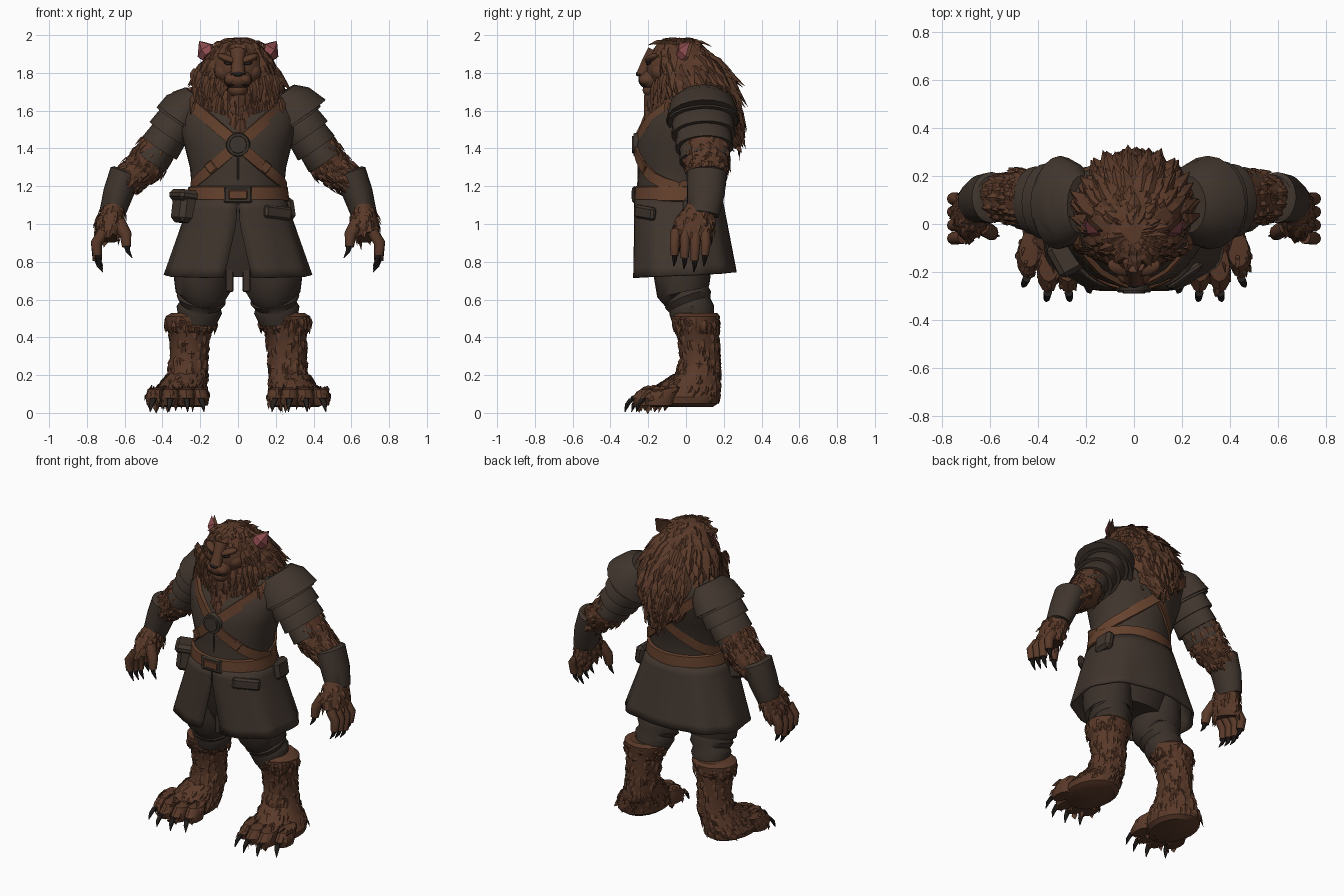
import bpy, bmesh, math, random
from math import sin, cos, pi
from mathutils import Vector, Matrix, Euler

random.seed(4)
if "Cube" in bpy.data.objects:
    bpy.data.objects.remove(bpy.data.objects["Cube"])


def material(name, *rgb):
    m = bpy.data.materials.new(name)
    m.use_nodes = True
    m.diffuse_color = (*rgb, 1)
    bsdf = m.node_tree.nodes["Principled BSDF"]
    bsdf.inputs["Base Color"].default_value = (*rgb, 1)
    bsdf.inputs["Roughness"].default_value = 0.9
    return m


FUR = material("brown fur", .1, .041, .022)
STRAP = material("tan leather", .13, .053, .026)
CLOTH = material("dark leather", .052, .036, .027)
TROUSER = material("trouser cloth", .043, .030, .023)
METAL = material("dark metal", .045, .034, .027)
PINK = material("ear pink", .26, .07, .075)
CLAW = material("claw black", .018, .014, .012)


def finish(name, bm, mat, angle=40):
    bmesh.ops.recalc_face_normals(bm, faces=bm.faces)
    me = bpy.data.meshes.new(name)
    bm.to_mesh(me)
    bm.free()
    me.materials.append(mat)
    if angle:
        me.shade_smooth()
        me.set_sharp_from_angle(angle=math.radians(angle))
    ob = bpy.data.objects.new(name, me)
    bpy.context.collection.objects.link(ob)
    return ob


def frame(path, i, tilt):
    """Centre, radii and axes of a path of (x, y, z, rx, ry) rings."""
    k = min(int(i), len(path) - 2)
    row = Vector(path[k]).lerp(Vector(path[k + 1]), i - k)
    t = Vector((0, 0, -1))
    if tilt:
        def tan(j):
            a, b = path[max(j - 1, 0)], path[min(j + 1, len(path) - 1)]
            return (Vector(b[:3]) - Vector(a[:3])).normalized()
        t = tan(k).lerp(tan(k + 1), i - k).normalized()
    u = t.cross(Vector((0, 1, 0))).normalized()
    return Vector(row[:3]), row[3], row[4], u, u.cross(t)


def surface(path, i, a, tilt):
    c, rx, ry, u, v = frame(path, i, tilt)
    n = (u * cos(a) / rx + v * sin(a) / ry).normalized()
    return c + u * rx * cos(a) + v * ry * sin(a), n


def loft(bm, path, tilt=True, seg=20):
    rings = [[bm.verts.new(surface(path, i, 2 * pi * k / seg, tilt)[0]) for k in range(seg)]
             for i in range(len(path))]
    for a, b in zip(rings, rings[1:]):
        for k in range(seg):
            bm.faces.new((a[k], a[k - 1], b[k - 1], b[k]))
    bm.faces.new(rings[0])
    bm.faces.new(rings[-1])


def lock(bm, p, d, n, length, w):
    """A pointed three-sided tuft of hair."""
    d = d.normalized()
    s = d.cross(n).normalized()
    n = s.cross(d)
    rows = [[bm.verts.new(p + d * length * f + o * w * g) for o in (s, n * .5, -s)]
            for f, g in ((0, .7), (.35, 1))]
    tip = bm.verts.new(p + d * length - n * w * .2)
    a, b = rows
    bm.faces.new(a)
    for k in range(3):
        bm.faces.new((a[k], a[k - 1], b[k - 1], b[k]))
        bm.faces.new((b[k], b[k - 1], tip))


def tufts(bm, path, count, length, w, lift=.4, tilt=True, keep=lambda p: True):
    """Locks that lie down the slope of a loft."""
    for _ in range(count):
        i, a = random.uniform(0, len(path) - 1.05), random.uniform(0, 2 * pi)
        p, n = surface(path, i, a, tilt)
        slope = (surface(path, i + .05, a, tilt)[0] - p).normalized()
        n = (n - slope * n.dot(slope)).normalized()
        if keep(p):
            lock(bm, p - n * w * .25, slope + n * lift, n, length * random.uniform(.75, 1.2), w)


def ball(bm, loc, r, rot=(0, 0, 0)):
    bmesh.ops.create_uvsphere(bm, u_segments=16, v_segments=10, radius=1,
                              matrix=Matrix.LocRotScale(Vector(loc), Euler(rot), Vector(r)))


def box(name, loc, size, mat, rot=(0, 0, 0), bevel=.01):
    bm = bmesh.new()
    bmesh.ops.create_cube(bm, size=1, matrix=Matrix.LocRotScale(Vector(loc), Euler(rot), Vector(size)))
    bmesh.ops.bevel(bm, geom=bm.edges[:], offset=bevel, segments=1, affect='EDGES')
    return finish(name, bm, mat, 30)


def tube(name, path, mat, tilt=True, seg=24):
    bm = bmesh.new()
    loft(bm, path, tilt, seg)
    return finish(name, bm, mat)


# Torso, pelvis and belt
TORSO = [(0, .09, 1.75, .12, .1), (0, .08, 1.71, .25, .16), (0, .065, 1.65, .32, .2),
         (0, .025, 1.55, .32, .245), (0, -.02, 1.42, .285, .245), (0, -.03, 1.3, .255, .22),
         (0, -.04, 1.2, .245, .22), (0, -.04, 1.1, .26, .22)]
tube("jerkin", TORSO, CLOTH, False, 32)
tube("pelvis", [(0, -.03, 1.1, .25, .2), (0, -.02, .85, .27, .17), (0, -.01, .72, .2, .13)], TROUSER, False)
tube("belt", [(0, -.04, 1.2, .25, .225), (0, -.04, 1.195, .263, .236), (0, -.04, 1.125, .272, .24),
              (0, -.04, 1.12, .26, .23)], STRAP, False, 32)

# Skirt: open at the front, flaring to the hem
bm = bmesh.new()
rows = []
for r in range(9):
    f = r / 8
    gap = .01 + .17 * max(0, f - .3)
    row = []
    for k in range(49):
        a = -pi / 2 + gap + (2 * pi - 2 * gap) * k / 48
        wave = 1 + .022 * f * sin(a * 9)
        ca, sa = cos(a), sin(a)
        ca, sa = math.copysign(abs(ca) ** .8, ca), math.copysign(abs(sa) ** .8, sa)
        hem = .015 * sin(a) * f
        row.append(bm.verts.new(((.255 + .135 * f) * wave * ca,
                                 -.04 + .03 * f + (.235 + .038 * f) * wave * sa, 1.13 - .4 * f + hem)))
    rows.append(row)
for a, b in zip(rows, rows[1:]):
    for k in range(48):
        bm.faces.new((a[k], a[k + 1], b[k + 1], b[k]))
skirt = finish("skirt", bm, CLOTH)
mod = skirt.modifiers.new("thickness", "SOLIDIFY")
mod.thickness = .014


# Crossed straps following the jerkin
def on_torso(x, z, side):
    i = next(k for k in range(len(TORSO) - 1) if TORSO[k + 1][2] <= z)
    i += (TORSO[i][2] - z) / (TORSO[i][2] - TORSO[i + 1][2])
    rx = frame(TORSO, i, False)[1]
    a = math.acos(max(-1, min(1, x / rx))) * side
    return surface(TORSO, i, a, False)


def ribbon(name, pts, w, thick, mat):
    bm = bmesh.new()
    rings = []
    for k, (p, n) in enumerate(pts):
        t = pts[(k + 1) % len(pts)][0] - pts[k - 1][0]
        s = t.cross(n).normalized() * w / 2
        rings.append([bm.verts.new(q) for q in (p - s - n * .01, p + s - n * .01,
                                                p + s + n * thick, p - s + n * thick)])
    for k in range(len(rings)):
        for j in range(4):
            bm.faces.new((rings[k - 1][j], rings[k - 1][j - 1], rings[k][j - 1], rings[k][j]))
    finish(name, bm, mat, 35)


for s, label in ((1, "left"), (-1, "right")):
    xs = [-.24 + .5 * k / 16 for k in range(17)]
    front = [on_torso(x * s, 1.42 - x * .88, -1) for x in xs]
    back = [on_torso(x * s, 1.42 - x * .88, 1) for x in reversed(xs)]
    top = [(Vector((-.23 * s, .08, 1.715)), Vector((-.3 * s, 0, 1)))]
    ribbon("strap_to_" + label, front + back + top, .058, .01 + .004 * s, STRAP)
    p, n = on_torso(.14 * s, 1.3, -1)
    box("strap_buckle_" + label, p + n * .01, (.05, .016, .06), STRAP, (0, .7 * s, .35 * s), .005)
bm = bmesh.new()
for r, y in ((.066, -.262), (.05, -.272)):
    bmesh.ops.create_cone(bm, cap_ends=True, segments=20, radius1=r, radius2=r * .9, depth=.03,
                          matrix=Matrix.Translation((0, y, 1.42)) @ Matrix.Rotation(pi / 2, 4, 'X'))
finish("chest_disc", bm, METAL)
box("buckle", (0, -.274, 1.155), (.15, .022, .09), METAL)
box("buckle_centre", (0, -.284, 1.155), (.1, .01, .048), STRAP, bevel=.004)
box("jerkin_seam", (0, -.252, 1.29), (.01, .012, .2), TROUSER, bevel=.003)
box("large_pouch", (-.275, -.13, 1.09), (.12, .14, .17), CLOTH, (0, .12, .5), .025)
box("large_pouch_flap", (-.28, -.135, 1.15), (.13, .15, .06), CLOTH, (0, .12, .5), .02)
box("small_pouch", (.21, -.215, 1.06), (.17, .035, .07), CLOTH, (0, .1, .6), .012)
box("back_pouch", (.27, .05, 1.08), (.06, .13, .12), CLOTH, (0, -.15, 0), .02)

# Head and face
bm = bmesh.new()
ball(bm, (0, -.06, 1.82), (.14, .155, .15))
ball(bm, (0, -.175, 1.765), (.075, .078, .058))
ball(bm, (0, -.17, 1.71), (.055, .06, .045))
loft(bm, [(0, -.17, 1.92, .045, .035), (0, -.2, 1.86, .032, .035), (0, -.235, 1.79, .04, .03)], seg=10)
for s in (1, -1):
    ball(bm, (.033 * s, -.205, 1.765), (.04, .045, .032), (0, .3 * s, 0))
    ball(bm, (.055 * s, -.18, 1.875), (.06, .035, .02), (0, -.35 * s, .3 * s))
    ball(bm, (.075 * s, -.13, 1.805), (.05, .055, .05))
    for k in range(24):   # cheek whisker hair
        q = Vector((random.uniform(.055, .13) * s, -.175, random.uniform(1.71, 1.84)))
        q.y += (abs(q.x) - .05) * .9
        lock(bm, q, Vector((.7 * s, .1, -1)), Vector((.5 * s, -1, 0)), .07, .018)
finish("head", bm, FUR, 50)
bm = bmesh.new()
ball(bm, (0, -.25, 1.795), (.028, .016, .015))
for s in (1, -1):
    ball(bm, (.055 * s, -.198, 1.85), (.022, .012, .008), (0, -.2 * s, .3 * s))
    ball(bm, (.03 * s, -.226, 1.735), (.03, .012, .005), (0, .2 * s, .3 * s))
finish("nose_eyes_and_mouth", bm, CLAW)

# Mane, kept clear of the face and the ears
MANE = [(0, -.04, 1.985, .03, .04), (0, -.04, 1.965, .1, .11), (0, -.02, 1.9, .165, .155),
        (0, .03, 1.8, .21, .19), (0, .07, 1.7, .23, .195), (0, .11, 1.6, .195, .17),
        (0, .185, 1.51, .14, .1), (0, .225, 1.46, .05, .05)]


def has_mane(p):
    on_face = p.y < -.08 and abs(p.x) < .12 and 1.6 < p.z < 1.92
    return not on_face and (Vector((abs(p.x), p.y, p.z)) - Vector((.17, -.01, 1.93))).length > .065


bm = bmesh.new()
loft(bm, MANE, False)
tufts(bm, MANE[:3], 130, .065, .024, .12, False, has_mane)
tufts(bm, MANE[2:], 480, .125, .036, .33, False, has_mane)
for k in range(120):   # beard and cheek hair
    x = random.uniform(-.22, .22)
    z = random.uniform(1.53, 1.73) + abs(x) * .45
    y = -.2 + abs(x) * .5 - max(0, 1.62 - z) * .4
    lock(bm, Vector((x, y, z)), Vector((x * 1.5, -.25, -1)), Vector((x * 2, -1, 0)),
         random.uniform(.08, .13), .028)
finish("mane", bm, FUR, 0)

for s, label in ((1, "left_"), (-1, "right_")):
    def m(path):
        return [(p[0] * s, *p[1:]) for p in path]

    # Ear
    root, out, face = Vector((.15 * s, -.025, 1.885)), Vector((.45 * s, .45, .7)), Vector((.75 * s, -.7, .4))
    for part, mat, off, size in (("ear", FUR, 0, 1), ("inner_ear", PINK, .016, .92)):
        bm = bmesh.new()
        lock(bm, root + face * off, out, face, .115 * size, .055 * size)
        finish(label + part, bm, mat, 0)

    # Shoulder lames and sleeve, the left shoulder heavier
    bm = bmesh.new()
    a, b = Vector((.26 * s, .085, 1.63)), Vector((.45 * s, .1, 1.35))
    for k in range(4):
        p, q = a.lerp(b, k / 4), a.lerp(b, (k + 1.25) / 4)
        r = (.138 if s > 0 else .13) - .0125 * k
        loft(bm, [(*p, r * .85, r * 1.2), (*p.lerp(q, .2), r * .97, r * 1.3),
                  (*q, r * 1.04, r * 1.36), (*q.lerp(p, .06), r * .9, r * 1.2)])
    rim = .185 if s > 0 else .135
    p, q = a.lerp(b, -.2), a.lerp(b, .27)
    loft(bm, [(*p, rim * .5, .12), (*p.lerp(q, .35), rim * .8, .17), (*q, rim, .195),
              (*q.lerp(p, -.1), rim * .96, .19), (*q, rim * .85, .17)])
    finish(label + "shoulder_lames", bm, CLOTH, 35)

    # Arm, bracer and hand
    arm = m([(.42, .1, 1.42, .095, .12), (.485, .11, 1.31, .1, .115), (.585, .11, 1.23, .08, .095)])
    bm = bmesh.new()
    loft(bm, arm)
    tufts(bm, arm, 130, .05, .02, .4)
    finish(label + "elbow_fur", bm, FUR, 0)
    tube(label + "bracer", m([(.59, .11, 1.28, .07, .09), (.594, .11, 1.27, .086, .106),
                              (.635, .105, 1.16, .08, .1), (.668, .09, 1.05, .068, .085),
                              (.669, .09, 1.045, .055, .07)]), CLOTH)
    hand = m([(.66, .08, 1.08, .06, .08), (.675, .05, 1.0, .072, .1), (.69, .03, .93, .06, .1)])
    bm, claws = bmesh.new(), bmesh.new()
    loft(bm, hand)
    tufts(bm, hand, 70, .05, .018, .4)
    fingers = [[(.71, -.055 + .052 * k, .96, .03, .028), (.75, -.06 + .055 * k, .9, .03, .027),
                (.745, -.06 + .053 * k, .835 - .015 * (k % 3), .024, .022)] for k in range(4)]
    fingers.append([(.635, -.01, 1.01, .04, .035), (.595, -.035, .945, .032, .032), (.59, -.045, .88, .024, .024)])
    for f in fingers:
        f = m(f)
        loft(bm, f, seg=10)
        x, y, z = f[-1][:3]
        loft(claws, [(x, y, z + .01, .017, .017), (x - .008 * s, y, z - .025, .012, .012),
                     (x - .03 * s, y - .005, z - .06, .002, .002)], seg=8)
    finish(label + "hand", bm, FUR)

    # Trouser leg with bunched folds
    tube(label + "trouser_leg", m([(.19, -.02, .92, .13, .16), (.19, -.02, .72, .15, .15),
                                   (.185, -.015, .64, .145, .14), (.19, 0, .625, .125, .125),
                                   (.195, .01, .6, .132, .13), (.2, .02, .57, .11, .115),
                                   (.205, .03, .545, .122, .12), (.215, .04, .48, .1, .11)]), TROUSER)
    box(label + "front_tail", (.045 * s, -.14, .77), (.04, .02, .26), TROUSER, bevel=.005)

    # Furry boot and clawed foot
    boot = m([(.24, .055, .53, .11, .11), (.245, .055, .51, .14, .125), (.25, .055, .46, .135, .12),
              (.255, .06, .43, .11, .112), (.26, .075, .3, .1, .102), (.265, .065, .21, .105, .115),
              (.29, .02, .15, .125, .16), (.315, -.02, .085, .15, .195), (.315, -.02, .05, .145, .19),
              (.31, -.02, .03, .115, .16)])
    bm = bmesh.new()
    loft(bm, boot, False)
    tufts(bm, boot[1:4], 60, .05, .024, .25, False)
    tufts(bm, boot[3:8], 190, .05, .02, .25, False, lambda p: p.z > .09)
    for x, y in ((.205, -.155), (.275, -.19), (.355, -.19), (.435, -.13)):
        out = (x - .31) * .6
        toe = m([(x, y + .07, .135, .03, .03), (x, y + .02, .125, .044, .07),
                 (x + out * .1, y - .01, .08, .047, .085), (x + out * .1, y - .01, .04, .04, .07)])
        loft(bm, toe, False, 12)
        tufts(bm, toe, 14, .045, .018, .25, False)
        y -= .015
        loft(claws, m([(x + out * .15, y - .08, .075, .018, .018), (x + out * .3, y - .105, .045, .014, .014),
                       (x + out * .4, y - .118, .005, .002, .002)]), False, 8)
    finish(label + "boot", bm, FUR, 35)
    finish(label + "claws", claws, CLAW)
